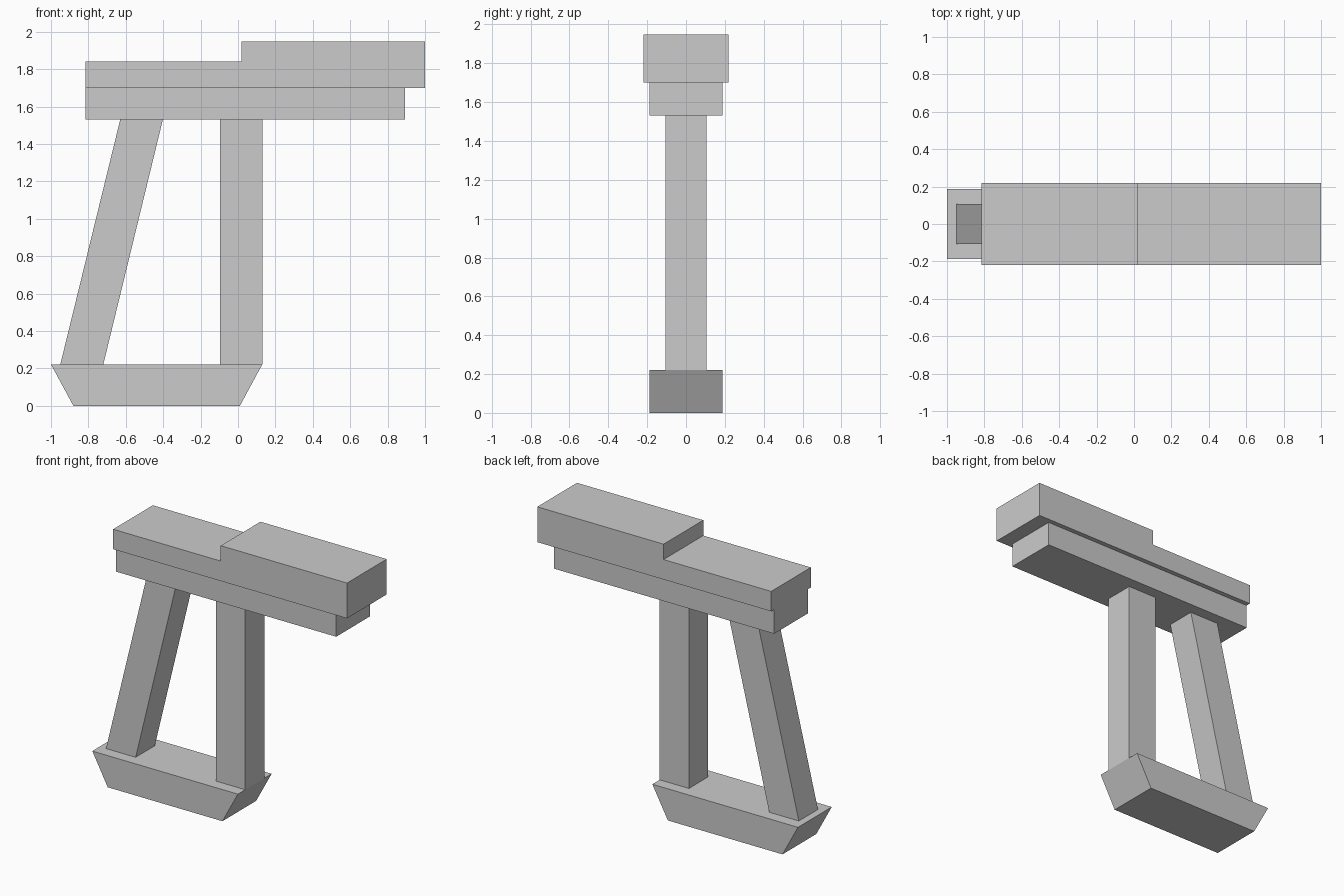
import bpy
import bmesh

if "Cube" in bpy.data.objects:
    bpy.data.objects.remove(bpy.data.objects["Cube"])


def extrude_profile(name, points, half_width):
    """Extrude a side profile (x, z) symmetrically along y."""
    bm = bmesh.new()
    face = bm.faces.new([bm.verts.new((x, -half_width, z)) for x, z in points])
    result = bmesh.ops.extrude_face_region(bm, geom=[face], use_keep_orig=True)
    moved = [v for v in result["geom"] if isinstance(v, bmesh.types.BMVert)]
    bmesh.ops.translate(bm, verts=moved, vec=(0, 2 * half_width, 0))
    bmesh.ops.recalc_face_normals(bm, faces=bm.faces)
    mesh = bpy.data.meshes.new(name)
    bm.to_mesh(mesh)
    bm.free()
    obj = bpy.data.objects.new(name, mesh)
    bpy.context.collection.objects.link(obj)
    return obj


def rect(x0, x1, z0, z1):
    return [(x0, z0), (x1, z0), (x1, z1), (x0, z1)]


# Base with sloping ends
extrude_profile("base", [(-0.88, 0), (0.01, 0), (0.13, 0.222), (-1, 0.222)], 0.187)

# Leaning and upright posts
extrude_profile("leaning_post", [(-0.95, 0.222), (-0.72, 0.222),
                                 (-0.402, 1.53), (-0.63, 1.53)], 0.106)
extrude_profile("upright_post", rect(-0.097, 0.13, 0.222, 1.53), 0.106)

# Narrow rail under the top
extrude_profile("lower_rail", rect(-0.815, 0.893, 1.53, 1.70), 0.187)

# Stepped top block
extrude_profile("top_block", [(-0.815, 1.70), (1, 1.70), (1, 1.948), (0.02, 1.948),
                              (0.02, 1.84), (-0.815, 1.84)], 0.22)
